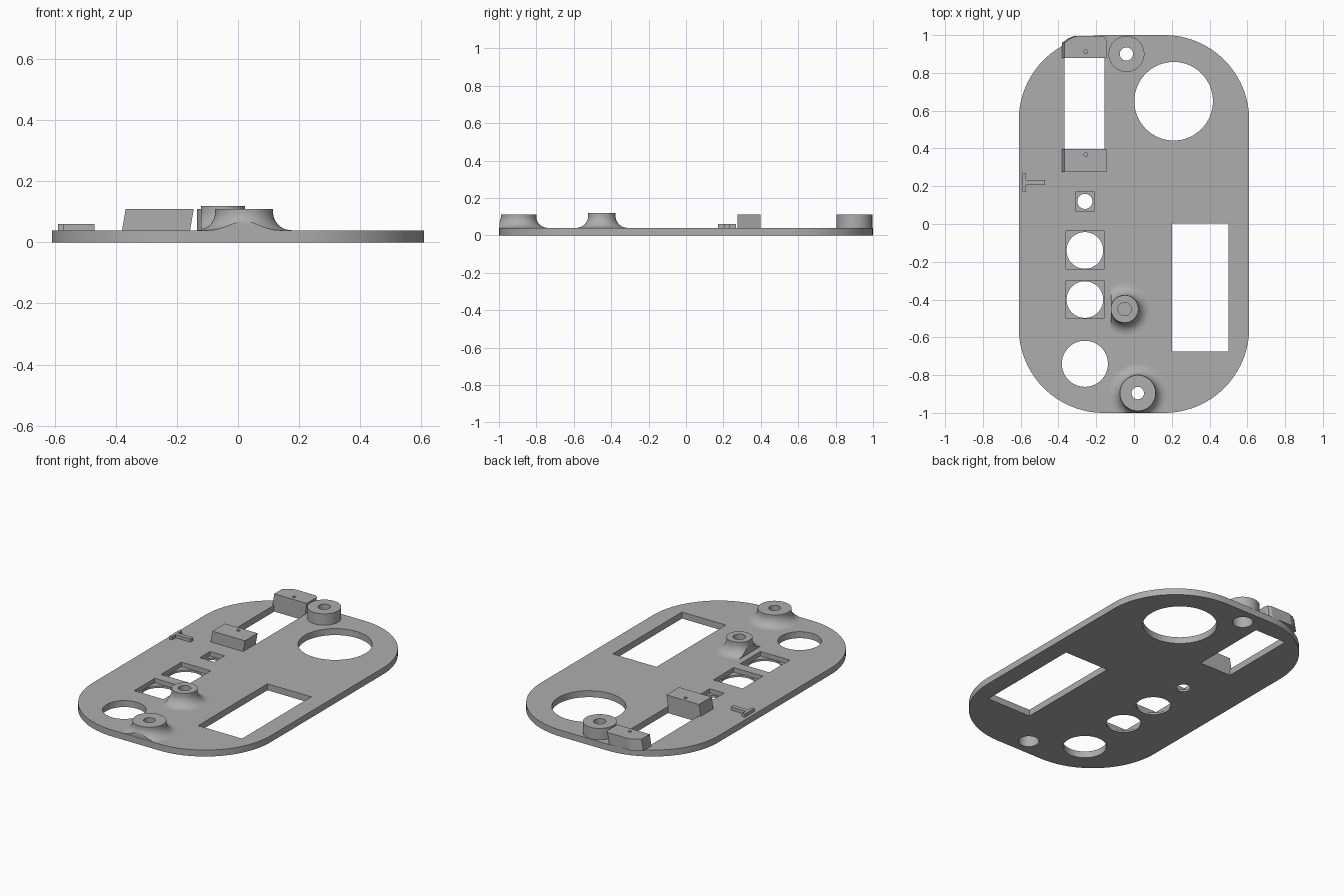
import bpy, bmesh
from math import sin, cos, pi, radians
from mathutils import Matrix

cube = bpy.data.objects.get("Cube")
if cube:
    bpy.data.objects.remove(cube)

grey = bpy.data.materials.new("plain grey")
grey.use_nodes = True
COLOUR = (0.42, 0.42, 0.42, 1)
grey.diffuse_color = COLOUR
grey.node_tree.nodes["Principled BSDF"].inputs["Base Color"].default_value = COLOUR

T = 0.04  # plate thickness


def finish(bm, name):
    bmesh.ops.recalc_face_normals(bm, faces=bm.faces)
    mesh = bpy.data.meshes.new(name)
    bm.to_mesh(mesh)
    bm.free()
    mesh.materials.append(grey)
    obj = bpy.data.objects.new(name, mesh)
    bpy.context.collection.objects.link(obj)
    return obj


def prism(name, outline, z0, z1, lean=0):
    """Extrude a flat outline, optionally leaning towards +x."""
    bm = bmesh.new()
    face = bm.faces.new([bm.verts.new((x, y, z0)) for x, y in outline])
    top = bmesh.ops.extrude_face_region(bm, geom=[face])["geom"]
    for v in top:
        if isinstance(v, bmesh.types.BMVert):
            v.co.z = z1
            v.co.x += lean
    return finish(bm, name)


def rect(x0, x1, y0, y1):
    return [(x0, y0), (x1, y0), (x1, y1), (x0, y1)]


def circle(x, y, r, n=64):
    return [(x + r * cos(2 * pi * i / n), y + r * sin(2 * pi * i / n)) for i in range(n)]


def cut(obj, cutters):
    for c in cutters:
        c.hide_render = True
        mod = obj.modifiers.new("cut", "BOOLEAN")
        mod.operation = "DIFFERENCE"
        mod.solver = "EXACT"
        mod.object = c
    bpy.context.view_layer.update()
    deps = bpy.context.evaluated_depsgraph_get()
    mesh = bpy.data.meshes.new_from_object(obj.evaluated_get(deps))
    obj.modifiers.clear()
    obj.data = mesh
    for c in cutters:
        bpy.data.objects.remove(c)


def smooth(obj):
    bpy.ops.object.select_all(action="DESELECT")
    obj.select_set(True)
    bpy.context.view_layer.objects.active = obj
    bpy.ops.object.shade_smooth_by_angle(angle=radians(30))


def boss(name, x, y, r, top, bore, flare=0, through=True, clip=None):
    """Turned post with an optional concave foot, bored from above."""
    profile = [(bore, top), (r, top)]
    if flare:
        for i in range(13):
            a = pi / 2 * i / 12
            profile.append((r + flare * (1 - cos(a)), T + flare * (1 - sin(a))))
    else:
        profile.append((r, T))
    if through:
        profile += [(0.058, T), (0.058, 0.07), (bore, 0.07)]
    else:
        profile += [(bore, T)]
    bm = bmesh.new()
    verts = [bm.verts.new((px, 0, pz)) for px, pz in profile]
    edges = [bm.edges.new((verts[i - 1], verts[i])) for i in range(len(verts))]
    bmesh.ops.spin(bm, geom=verts + edges, cent=(0, 0, 0), axis=(0, 0, 1),
                   angle=2 * pi, steps=64)
    bmesh.ops.remove_doubles(bm, verts=bm.verts, dist=0.0001)
    bmesh.ops.transform(bm, matrix=Matrix.Translation((x, y, 0)), verts=bm.verts)
    if clip:
        co, normal = clip
        geom = bm.verts[:] + bm.edges[:] + bm.faces[:]
        res = bmesh.ops.bisect_plane(bm, geom=geom, plane_co=co, plane_no=normal,
                                     clear_outer=True)
        rim = [e for e in res["geom_cut"] if isinstance(e, bmesh.types.BMEdge)]
        bmesh.ops.holes_fill(bm, edges=rim, sides=0)
    obj = finish(bm, name)
    smooth(obj)
    return obj


# Rounded base plate
R, W, L = 0.45, 0.61, 1.0
outline = []
for k, (sx, sy) in enumerate([(1, 1), (-1, 1), (-1, -1), (1, -1)]):
    for i in range(25):
        a = pi / 2 * (k + i / 24)
        outline.append((sx * (W - R) + R * cos(a), sy * (L - R) + R * sin(a)))
plate = prism("base_plate", outline, 0, T)

# Openings through the plate
LOW, HIGH = -0.05, 0.2
COL = -0.26
cutters = [prism("window_cutter", rect(0.2, 0.5, -0.675, 0.003), LOW, HIGH),
           prism("slot_cutter", rect(-0.368, -0.155, 0.398, 0.88), LOW, HIGH)]
for x, y, r in [(0.21, 0.65, 0.208), (COL, -0.74, 0.122), (COL, -0.14, 0.097),
                (COL, -0.4, 0.097), (COL, 0.12, 0.04),
                (-0.04, 0.9, 0.058), (0.02, -0.895, 0.058)]:
    cutters.append(prism("hole_cutter", circle(x, y, r), LOW, HIGH))
# Square recesses around three holes
for y, h in [(-0.138, 0.1), (-0.4, 0.1), (0.12, 0.05)]:
    cutters.append(prism("recess_cutter", rect(COL - h, COL + h, y - h, y + h), 0.012, HIGH))
cut(plate, cutters)
smooth(plate)

# Screw posts
boss("back_post", -0.04, 0.9, 0.095, 0.11, 0.035)
boss("front_post", 0.02, -0.895, 0.095, 0.11, 0.033, flare=0.06,
     clip=((0, -0.998, 0), (0, -1, 0)))
boss("middle_post", -0.05, -0.45, 0.073, 0.12, 0.035, flare=0.065, through=False,
     clip=((-0.122, 0, 0), (-1, 0, 0)))

# Leaning mounting blocks with pilot holes
front_block = prism("front_mount_block", rect(-0.38, -0.157, 0.275, 0.398), T, 0.11, 0.012)
back_outline = [(-0.38, 0.88), (-0.157, 0.88), (-0.157, 0.97), (-0.163, 0.987),
                (-0.18, 0.996), (-0.315, 0.996), (-0.35, 0.982), (-0.38, 0.96)]
back_block = prism("back_mount_block", back_outline, T, 0.11, 0.012)
for block, y in [(front_block, 0.367), (back_block, 0.912)]:
    cut(block, [prism("pilot_cutter", circle(-0.255, y, 0.01, 24), 0.06, HIGH)])

# Small T-shaped rib
prism("t_rib", [(-0.59, 0.172), (-0.572, 0.172), (-0.572, 0.207), (-0.47, 0.207),
                (-0.47, 0.233), (-0.572, 0.233), (-0.572, 0.267), (-0.59, 0.267)], T, 0.06)
